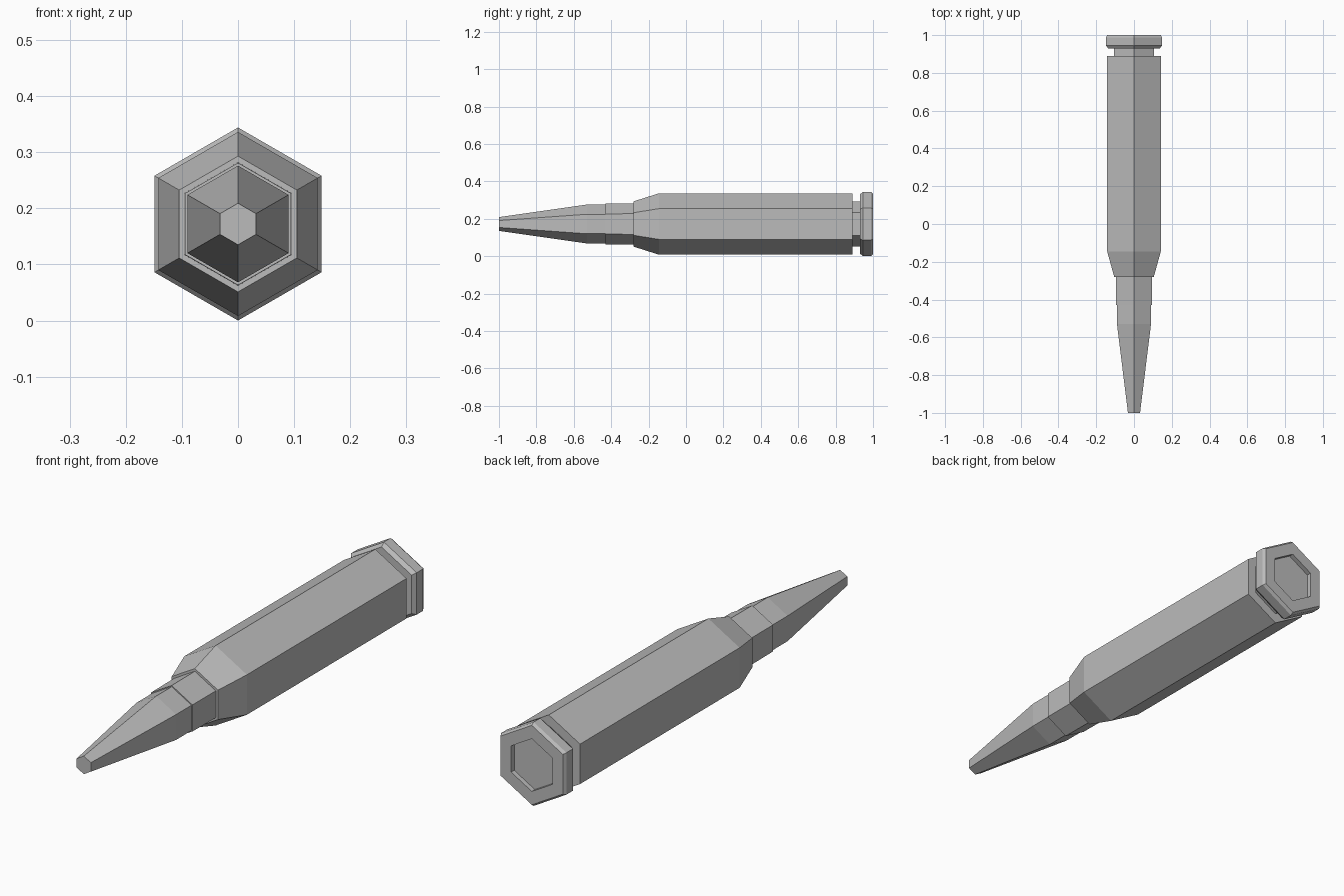
import bpy
import bmesh
from math import cos, sin, pi

if "Cube" in bpy.data.objects:
    bpy.data.objects.remove(bpy.data.objects["Cube"], do_unlink=True)

SIDES = 6
AXIS_Z = 0.172

grey = bpy.data.materials.new("plain grey")
grey.use_nodes = True
colour = (0.5, 0.5, 0.5, 1.0)
grey.diffuse_color = colour
grey.node_tree.nodes["Principled BSDF"].inputs["Base Color"].default_value = colour


def hex_lathe(name, profile):
    """Sweep (y, corner radius) stations into a capped six-sided solid along y."""
    bm = bmesh.new()
    rings = []
    for y, r in profile:
        angles = [pi / 2 + 2 * pi * i / SIDES for i in range(SIDES)]
        rings.append([bm.verts.new((r * cos(a), y, AXIS_Z + r * sin(a))) for a in angles])
    for a, b in zip(rings, rings[1:]):
        for i in range(SIDES):
            j = (i + 1) % SIDES
            bm.faces.new((a[i], a[j], b[j], b[i]))
    bm.faces.new(rings[0])
    bm.faces.new(rings[-1])
    bmesh.ops.recalc_face_normals(bm, faces=bm.faces)
    mesh = bpy.data.meshes.new(name)
    bm.to_mesh(mesh)
    bm.free()
    mesh.materials.append(grey)
    obj = bpy.data.objects.new(name, mesh)
    bpy.context.collection.objects.link(obj)
    return obj


# Tapered tip, seated a little way into the neck
hex_lathe("tapered_tip", [(-1.0, 0.037), (-0.53, 0.104), (-0.40, 0.104)])

# Casing: neck, shoulder, body, groove, chamfered rim and the recess in the base
hex_lathe("casing", [
    (-0.43, 0.109), (-0.28, 0.110),
    (-0.28, 0.121), (-0.145, 0.164),
    (0.89, 0.164), (0.89, 0.121),
    (0.93, 0.121), (0.93, 0.158),
    (0.946, 0.172), (0.988, 0.172),
    (1.0, 0.163), (1.0, 0.108),
    (0.98, 0.108),
])
